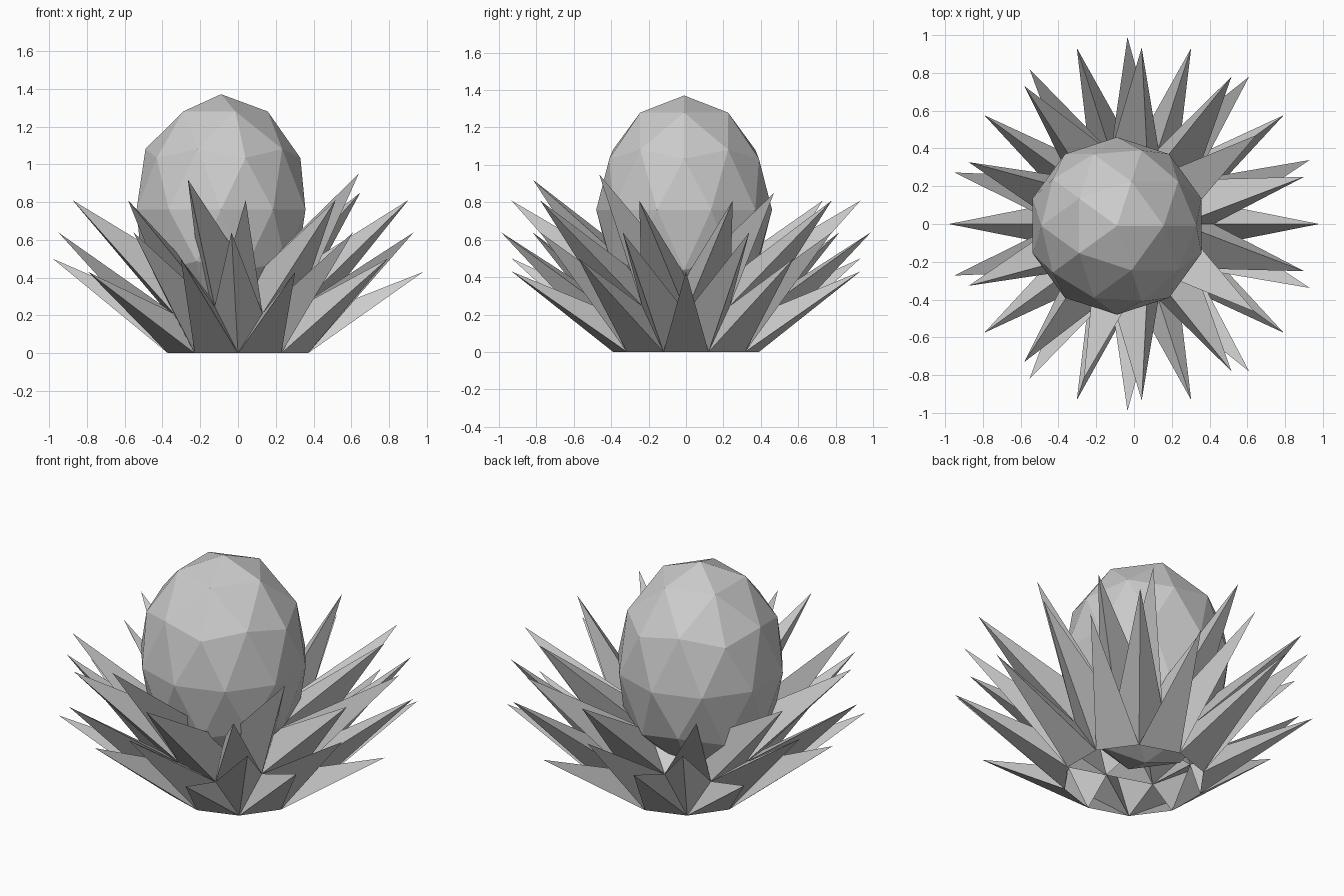
import bpy
import bmesh
from math import atan2, cos, sin, degrees, radians, hypot

cube = bpy.data.objects.get("Cube")
if cube:
    bpy.data.objects.remove(cube, do_unlink=True)

RADIUS = 0.47


def make_material(name, value):
    mat = bpy.data.materials.new(name)
    mat.use_nodes = True
    color = (value, value, value, 1)
    mat.diffuse_color = color
    mat.node_tree.nodes["Principled BSDF"].inputs["Base Color"].default_value = color
    return mat


def add_object(name, bm, mat):
    mesh = bpy.data.meshes.new(name)
    bm.to_mesh(mesh)
    bm.free()
    mesh.materials.append(mat)
    obj = bpy.data.objects.new(name, mesh)
    bpy.context.collection.objects.link(obj)
    return obj


def ball():
    bm = bmesh.new()
    bmesh.ops.create_icosphere(bm, subdivisions=2, radius=RADIUS)
    return bm


grey = make_material("light_grey", 0.6)

# Faceted bud, an upright stretched ball
bud = add_object("bud", ball(), grey)
bud.location = (-0.09, -0.01, 0.76)
bud.scale.z = 1.3

# Leaf base: upper half of a ball with its rim drawn in
bm = ball()
bmesh.ops.delete(bm, geom=[v for v in bm.verts if v.co.z < -0.01], context="VERTS")
for v in bm.verts:
    if abs(v.co.z) < 0.01:
        scale = 0.39 / hypot(v.co.x, v.co.y)
        v.co = (v.co.x * scale, v.co.y * scale, 0)

# Leaf rows: highest face centre, tip distance, tip height, swing from the row axis
rows = [
    (0.16, 0.98, 0.43, 0),
    (0.25, 0.98, 0.50, 36),
    (0.45, 0.99, 0.64, 20),
    (0.68, 0.935, 0.81, 15.5),
]
# Tallest inner leaves by direction: tip distance and height
inner = {36: (0.80, 0.85), -36: (0.79, 0.95), -108: (0.86, 0.92)}

# Draw each face out into a hollow three-sided leaf
for face in list(bm.faces):
    centre = face.calc_center_median()
    height = centre.z / RADIUS
    angle = degrees(atan2(centre.y, centre.x))
    row = next((r for r in rows if height < r[0]), None)
    if row:
        axis = round(angle / 72) * 72
        swing = row[3] if angle > axis else -row[3]
        angle, reach, top = axis + swing, row[1], row[2]
    elif height < 0.8 and round(angle) in inner:
        angle = round(angle)
        reach, top = inner[angle]
    else:
        continue
    a = radians(angle)
    tip = bm.verts.new((reach * cos(a), reach * sin(a), top))
    corners = list(face.verts)
    bm.faces.remove(face)
    for i in range(3):
        bm.faces.new((corners[i], corners[(i + 1) % 3], tip))

add_object("spiky_leaves", bm, grey)
